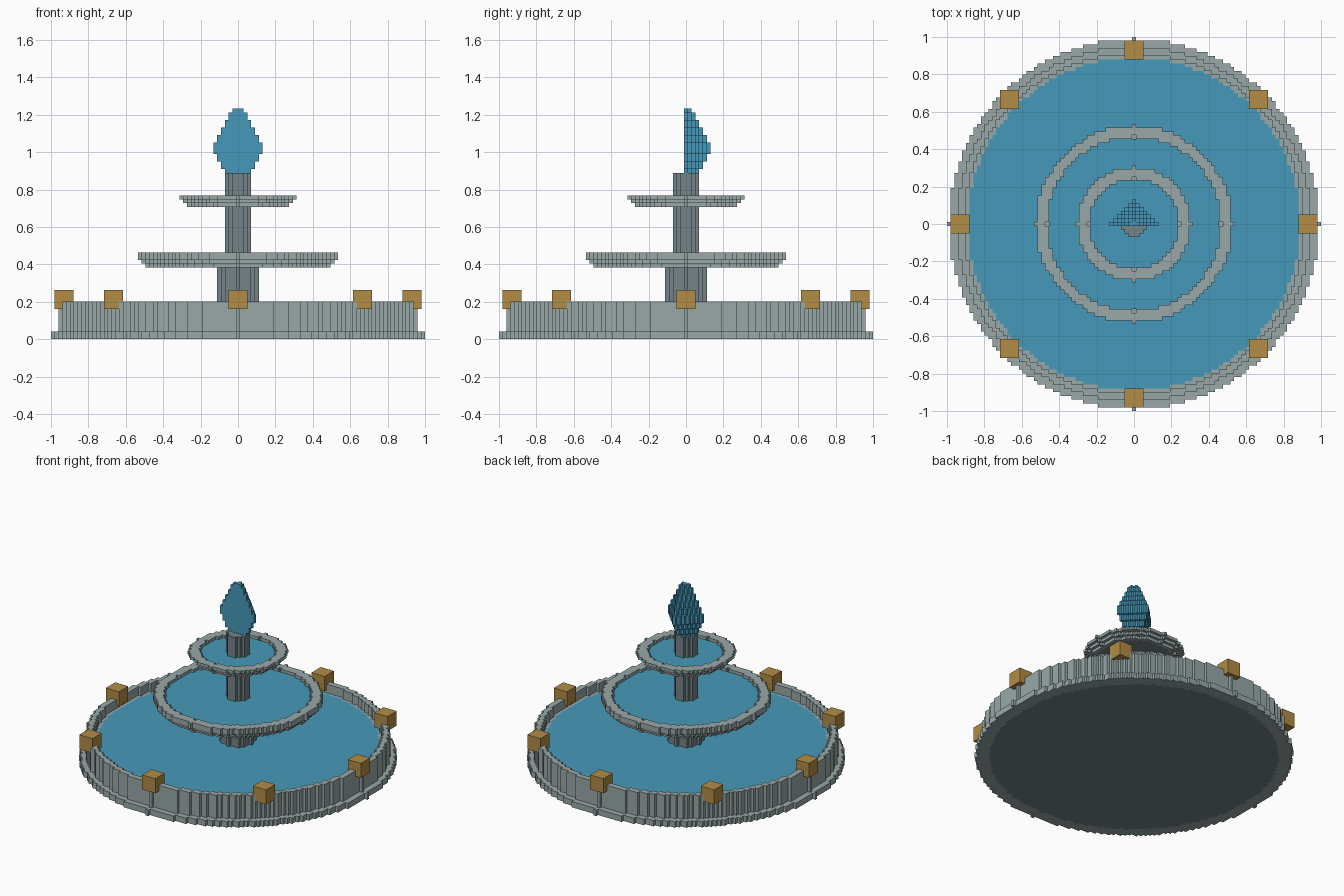
import bpy, bmesh, math

cube = bpy.data.objects.get("Cube")
if cube:
    bpy.data.objects.remove(cube, do_unlink=True)

V = 2 / 99  # edge of one block


def srgb(r, g, b):
    return tuple(((c / 255 + 0.055) / 1.055) ** 2.4 for c in (r, g, b)) + (1.0,)


def material(name, rgb):
    m = bpy.data.materials.new(name)
    m.use_nodes = True
    m.diffuse_color = srgb(*rgb)
    bsdf = next(n for n in m.node_tree.nodes if n.type == 'BSDF_PRINCIPLED')
    bsdf.inputs["Base Color"].default_value = srgb(*rgb)
    return m


STONE = material("pale_stone", (152, 169, 167))
DARK = material("dark_stone", (116, 132, 137))
WATER = material("water_blue", (70, 153, 186))
GOLD = material("gold", (178, 140, 70))


def ring(outer, inner=-1):
    """Block cells with inner < distance <= outer."""
    n = int(outer) + 1
    return {(x, y) for x in range(-n, n + 1) for y in range(-n, n + 1)
            if x * x + y * y <= outer * outer
            and (inner < 0 or x * x + y * y > inner * inner)}


def blocks(name, mat, layers):
    """Blocky part from stacked layers (z0, z1, cells); hidden faces are left out."""
    bm = bmesh.new()
    verts = {}

    def face(*points):
        bm.faces.new([verts.setdefault(p, None) or verts.update(
            {p: bm.verts.new(((p[0] - 0.5) * V, (p[1] - 0.5) * V, p[2] * V))}) or verts[p]
            for p in points])

    for i, (a, b, cells) in enumerate(layers):
        below = layers[i - 1][2] if i else set()
        above = layers[i + 1][2] if i + 1 < len(layers) else set()
        for x, y in cells:
            X, Y = x + 1, y + 1
            if (x, y) not in above:
                face((x, y, b), (X, y, b), (X, Y, b), (x, Y, b))
            if (x, y) not in below:
                face((x, y, a), (x, Y, a), (X, Y, a), (X, y, a))
            for dx, dy, p, q in ((1, 0, (X, y), (X, Y)), (-1, 0, (x, Y), (x, y)),
                                 (0, 1, (X, Y), (x, Y)), (0, -1, (x, y), (X, y))):
                if (x + dx, y + dy) not in cells:
                    face((*p, a), (*q, a), (*q, b), (*p, b))
    mesh = bpy.data.meshes.new(name)
    bm.to_mesh(mesh)
    bm.free()
    mesh.materials.append(mat)
    ob = bpy.data.objects.new(name, mesh)
    bpy.context.collection.objects.link(ob)
    return ob


# Main pool: floor, stepped wall with a narrower rim, water
blocks("pool_floor", DARK, [(0, 2, ring(45))])
blocks("pool_wall", STONE, [(0, 2, ring(49, 45)), (2, 7, ring(47, 43.99)), (7, 10, ring(47, 45))])
blocks("pool_water", WATER, [(2, 7, ring(43.99))])

# Middle bowl
blocks("middle_bowl_floor", DARK, [(19, 20, ring(22.99))])
blocks("middle_bowl", STONE, [(19, 20, ring(24, 22.99)), (20, 21, ring(25, 23)), (21, 23, ring(26, 23))])
blocks("middle_bowl_water", WATER, [(20, 22, ring(22.99))])

# Top bowl
blocks("top_bowl_floor", DARK, [(35, 36, ring(11.99))])
blocks("top_bowl", STONE, [(35, 36, ring(13, 11.99)), (36, 37, ring(14, 12)), (37, 38, ring(15, 12))])
blocks("top_bowl_water", WATER, [(36, 37, ring(11.99))])

# Columns
blocks("lower_column", DARK, [(2, 19, ring(5))])
blocks("upper_column", DARK, [(20, 44, ring(3.3))])

# Water jet: half of a stepped diamond, flat towards the front
jet = [3, 4, 4, 5, 5, 6, 6, 6, 5, 5, 4, 4, 3, 3, 2, 2, 1]
blocks("water_jet", WATER, [
    (44 + i, 45 + i, {(x, y) for y in range(r + 1) for x in range(y - r, r - y + 1)})
    for i, r in enumerate(jet)])

# Gold ornaments around the rim
for i in range(8):
    a = i * math.pi / 4
    bpy.ops.mesh.primitive_cube_add(
        size=5 * V, location=(round(46 * math.cos(a)) * V, round(46 * math.sin(a)) * V, 10.5 * V))
    ob = bpy.context.object
    ob.name = f"rim_ornament_{i + 1}"
    ob.data.materials.append(GOLD)
